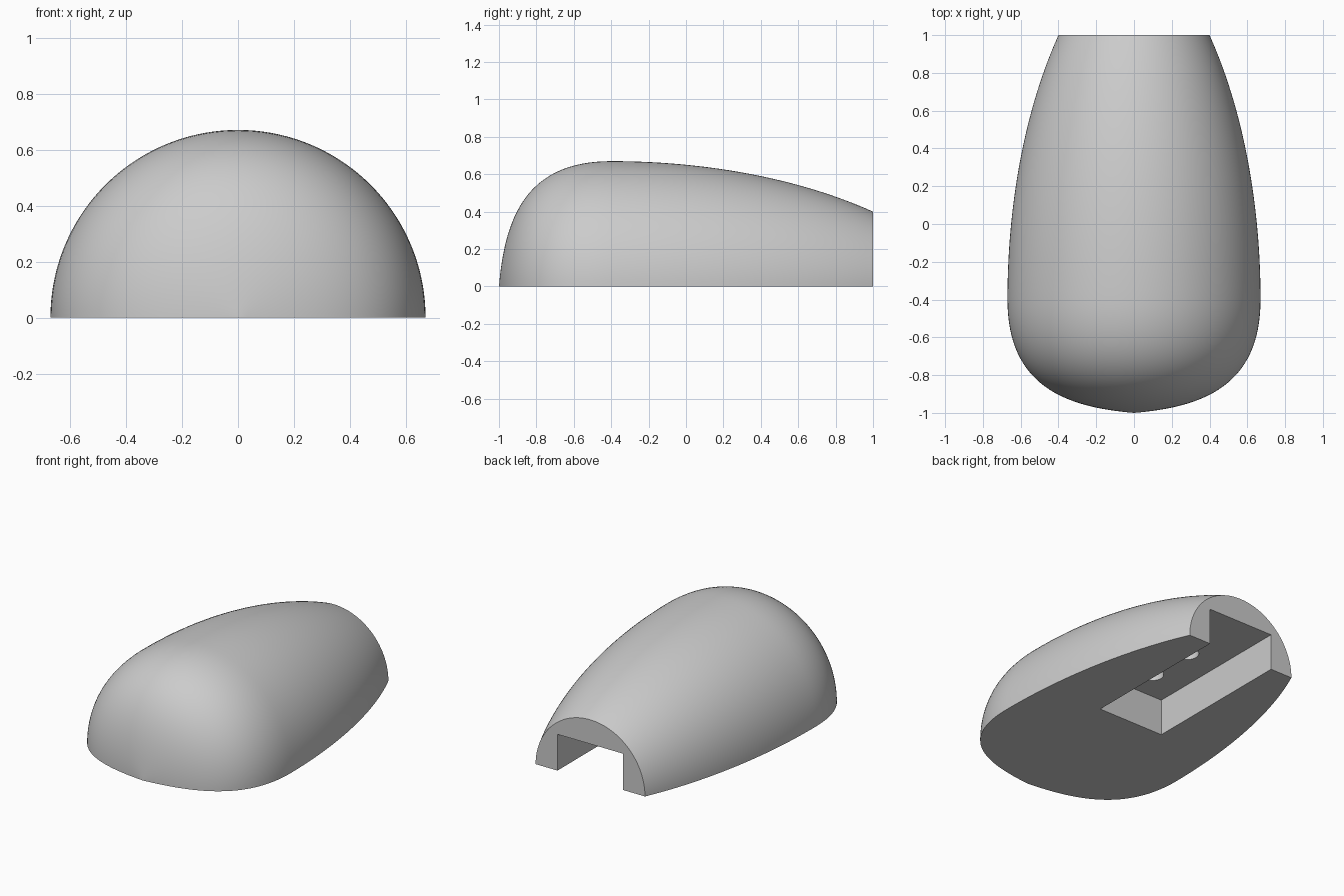
import bpy
import bmesh
import math
from mathutils import Vector, geometry

cube = bpy.data.objects.get("Cube")
if cube:
    bpy.data.objects.remove(cube, do_unlink=True)

# Single plain colour
grey = bpy.data.materials.new("plain grey")
grey.use_nodes = True
grey.diffuse_color = (0.6, 0.6, 0.6, 1)
grey.node_tree.nodes["Principled BSDF"].inputs["Base Color"].default_value = grey.diffuse_color


def add_object(name, bm):
    bmesh.ops.recalc_face_normals(bm, faces=bm.faces)
    mesh = bpy.data.meshes.new(name)
    bm.to_mesh(mesh)
    bm.free()
    mesh.materials.append(grey)
    obj = bpy.data.objects.new(name, mesh)
    bpy.context.collection.objects.link(obj)
    return obj


def curve(points, steps):
    a, b, c, d = [Vector((r, y, 0)) for r, y in points]
    return geometry.interpolate_bezier(a, b, c, d, steps)


# Outline of the shell as (radius, y): blunt nose, then a long taper
nose = curve([(0, -1), (0.36, -0.97), (0.67, -0.86), (0.67, -0.4)], 33)
taper = curve([(0.67, -0.4), (0.67, 0.1), (0.58, 0.6), (0.4, 1)], 29)
outline = nose + taper[1:]

# Half turn of the outline, closed by a flat base and a flat back
bm = bmesh.new()
verts = [bm.verts.new(p) for p in outline]
edges = [bm.edges.new(pair) for pair in zip(verts, verts[1:])]
bmesh.ops.spin(bm, geom=verts + edges, cent=(0, 0, 0), axis=(0, 1, 0),
               angle=-math.pi, steps=72)
bmesh.ops.remove_doubles(bm, verts=bm.verts, dist=0.0001)
for v in bm.verts:
    if abs(v.co.z) < 0.0001:
        v.co.z = 0
base = [v for v in bm.verts if v.co.z == 0]
right = sorted((v for v in base if v.co.x > -0.0001), key=lambda v: v.co.y)
left = sorted((v for v in base if v.co.x <= -0.0001), key=lambda v: -v.co.y)
bm.faces.new(right + left)
back = [v for v in bm.verts if v.co.y > 0.9999]
bm.faces.new(sorted(back, key=lambda v: v.co.x))
body = add_object("body_shell", bm)


def cut(cutter):
    cutter.hide_render = True
    mod = body.modifiers.new(cutter.name, 'BOOLEAN')
    mod.operation = 'DIFFERENCE'
    mod.solver = 'EXACT'
    mod.object = cutter
    bpy.context.view_layer.objects.active = body
    bpy.ops.object.modifier_apply(modifier=mod.name)
    bpy.data.objects.remove(cutter, do_unlink=True)


# Rectangular channel, open at the base and the back
slot_top, slot_front, slot_width = 0.24, -0.03, 0.48
bm = bmesh.new()
bmesh.ops.create_cube(bm, size=1)
for v in bm.verts:
    v.co = (v.co.x * slot_width,
            1.2 if v.co.y > 0 else slot_front,
            slot_top if v.co.z > 0 else -0.2)
cut(add_object("slot_cutter", bm))

# Two blind holes in the channel ceiling
for y in (0.17, 0.5):
    bm = bmesh.new()
    bmesh.ops.create_cone(bm, cap_ends=True, segments=32, radius1=0.07,
                          radius2=0.07, depth=0.3)
    bmesh.ops.translate(bm, verts=bm.verts, vec=(0, y, slot_top + 0.05))
    cut(add_object("hole_cutter", bm))

# Smooth shell with crisp rims
bpy.ops.object.select_all(action='DESELECT')
body.select_set(True)
bpy.context.view_layer.objects.active = body
bpy.ops.object.shade_smooth_by_angle(angle=math.radians(30))
